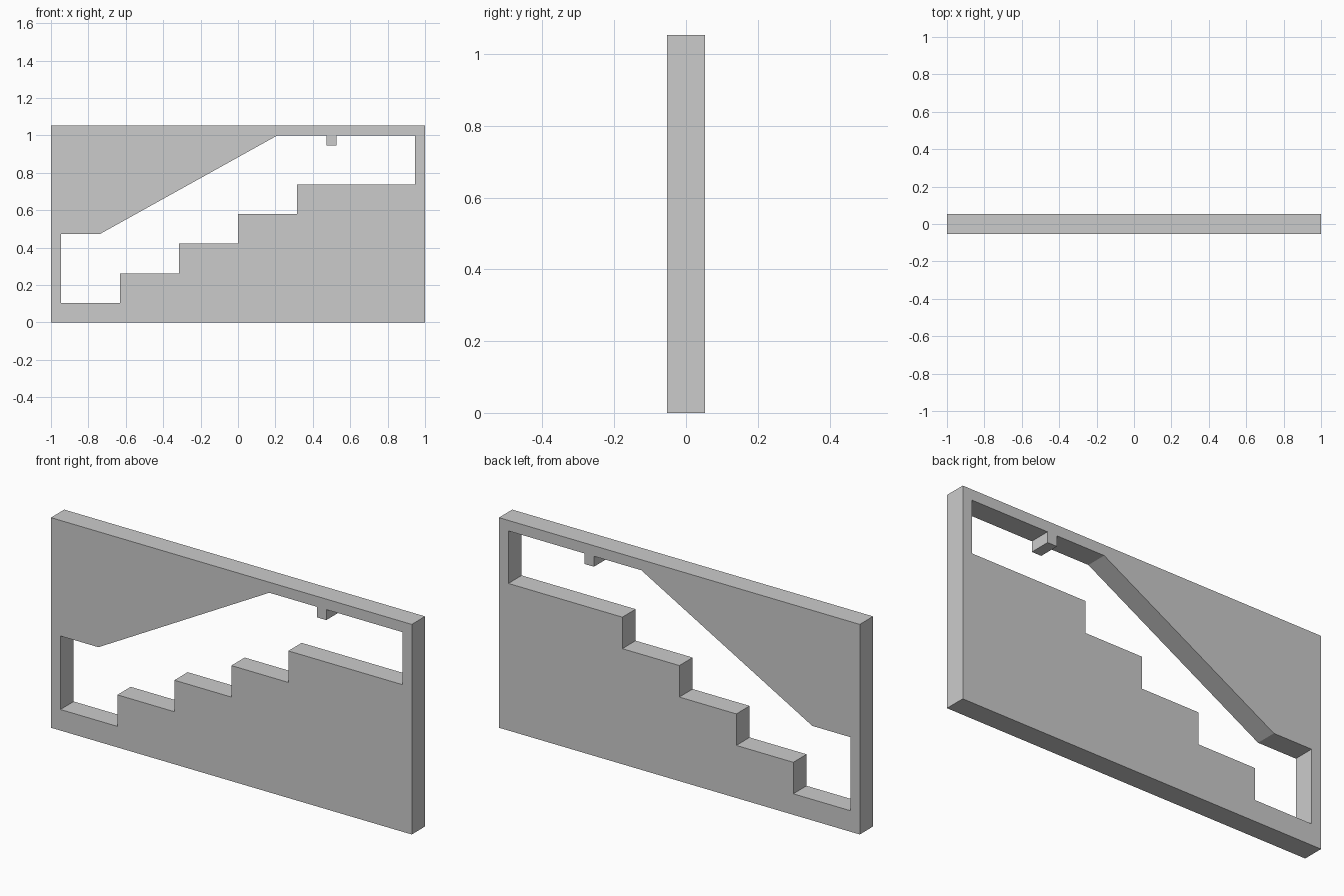
import bpy
import bmesh
import math

if "Cube" in bpy.data.objects:
    bpy.data.objects.remove(bpy.data.objects["Cube"])

U = 1 / 19           # the model sits on a grid 38 units wide
HALF_DEPTH = U

# Outer rectangle of the panel
outline = [(-19, 0), (19, 0), (19, 20), (-19, 20)]

# Opening, lower edge: landing at the bottom, then the rising steps
opening = [(-18, 9), (-18, 2)]
for i in range(4):
    x = -12 + 6 * i
    opening += [(x, 2 + 3 * i), (x, 5 + 3 * i)]
opening += [(18, 14), (18, 19)]
# Opening, upper edge: small hanging peg, then the sloped ceiling
opening += [(10, 19), (10, 18), (9, 18), (9, 19), (4, 19), (-14, 9)]

# Filled 2D curve with a hole, extruded to the panel thickness
curve = bpy.data.curves.new("stair_profile", "CURVE")
curve.dimensions = "2D"
curve.fill_mode = "BOTH"
curve.extrude = HALF_DEPTH
for points in (outline, opening):
    spline = curve.splines.new("POLY")
    spline.points.add(len(points) - 1)
    for p, (x, z) in zip(spline.points, points):
        p.co = (x * U, z * U, 0, 1)
    spline.use_cyclic_u = True

profile = bpy.data.objects.new("stair_profile", curve)
bpy.context.collection.objects.link(profile)
bpy.context.view_layer.update()
graph = bpy.context.evaluated_depsgraph_get()
mesh = bpy.data.meshes.new_from_object(profile.evaluated_get(graph))
bpy.data.objects.remove(profile)

# Weld the caps to the walls and stand the panel upright
bm = bmesh.new()
bm.from_mesh(mesh)
bmesh.ops.remove_doubles(bm, verts=bm.verts, dist=1e-4)
for v in bm.verts:
    v.co = (v.co.x, -v.co.z, v.co.y)
bmesh.ops.recalc_face_normals(bm, faces=bm.faces)
bmesh.ops.dissolve_limit(bm, angle_limit=math.radians(1),
                         verts=bm.verts, edges=bm.edges)
for f in bm.faces:
    f.smooth = False
bm.to_mesh(mesh)
bm.free()

panel = bpy.data.objects.new("stairwell_section_panel", mesh)
bpy.context.collection.objects.link(panel)
